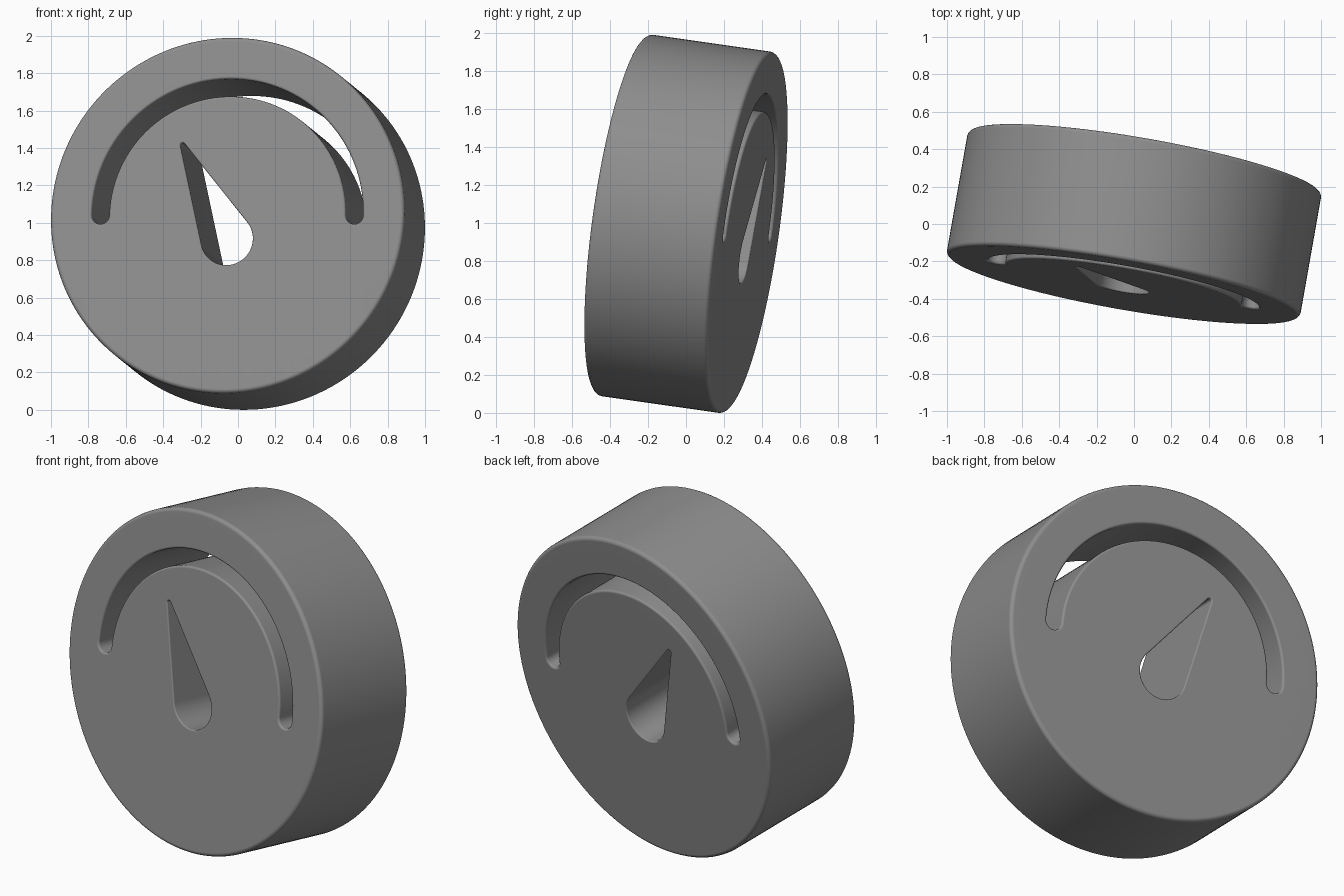
import bpy, bmesh
from math import sin, cos, pi, radians, atan2, acos, hypot

if "Cube" in bpy.data.objects:
    bpy.data.objects.remove(bpy.data.objects["Cube"])

R, T = 0.96, 0.67          # disc radius and thickness
ROUND, SEG = 0.022, 4      # rounded edge size and steps


def arc(cx, cz, r, a0, a1, n):
    return [(cx + r * cos(a0 + (a1 - a0) * i / n), cz + r * sin(a0 + (a1 - a0) * i / n))
            for i in range(n + 1)]


# Each outline takes d, the distance it moves into the material
def rim(d):
    return arc(0, 0, R - d, 0, 2 * pi, 160)[:-1]


def dial_slot(d):
    mid, w = 0.689, 0.047 + d
    return (arc(0, 0, mid + w, 0, pi, 72) + arc(-mid, 0, w, pi, 2 * pi, 14)[1:]
            + arc(0, 0, mid - w, pi, 0, 72)[1:] + arc(mid, 0, w, pi, 2 * pi, 14)[1:-1])


def needle(d):
    bx, bz, br = 0.0, -0.128, 0.141 + d
    tx, tz, tr = -0.252, 0.378, 0.013 + d
    along = atan2(tz - bz, tx - bx)
    t = acos((br - tr) / hypot(tx - bx, tz - bz))
    return (arc(tx, tz, tr, along - t, along + t, 12)
            + arc(bx, bz, br, along + t, along + 2 * pi - t, 36))


def levels(b):
    h = T / 2
    q = [(b * (1 - cos(i * pi / 2 / SEG)), h - b + b * sin(i * pi / 2 / SEG)) for i in range(SEG + 1)]
    return [(d, -y) for d, y in reversed(q)] + q


# Gauge disc: walls of the rim and both through holes, then flat caps
bm = bmesh.new()
cap_edges = ([], [])
for outline, b in ((rim, ROUND), (dial_slot, 0.013), (needle, 0.008)):
    rings = [[bm.verts.new((x, y, z)) for x, z in outline(d)] for d, y in levels(b)]
    n = len(rings[0])
    for lo, hi in zip(rings, rings[1:]):
        for i in range(n):
            j = (i + 1) % n
            bm.faces.new((lo[i], lo[j], hi[j], hi[i]))
    for edges, ring in zip(cap_edges, (rings[0], rings[-1])):
        edges += [bm.edges.get((ring[i], ring[(i + 1) % n])) for i in range(n)]
for edges, ny in zip(cap_edges, (-1, 1)):
    bmesh.ops.triangle_fill(bm, use_beauty=True, edges=edges, normal=(0, ny, 0))
bmesh.ops.recalc_face_normals(bm, faces=bm.faces)

mesh = bpy.data.meshes.new("gauge_disc")
bm.to_mesh(mesh)
bm.free()
disc = bpy.data.objects.new("gauge_disc", mesh)
bpy.context.collection.objects.link(disc)

# Dark grey finish
dark_grey = bpy.data.materials.new("dark_grey")
dark_grey.diffuse_color = (0.27, 0.27, 0.27, 1)
dark_grey.use_nodes = True
dark_grey.node_tree.nodes["Principled BSDF"].inputs["Base Color"].default_value = dark_grey.diffuse_color
mesh.materials.append(dark_grey)

# Tilted back and turned slightly, resting on the ground
disc.rotation_euler = (radians(-8), 0, radians(-10))
bpy.context.view_layer.update()
disc.location.z = -min((disc.matrix_world @ v.co).z for v in mesh.vertices)

bpy.context.view_layer.objects.active = disc
disc.select_set(True)
bpy.ops.object.shade_smooth_by_angle(angle=radians(35))
normals = disc.modifiers.new("flat_caps", 'WEIGHTED_NORMAL')
normals.keep_sharp = True
